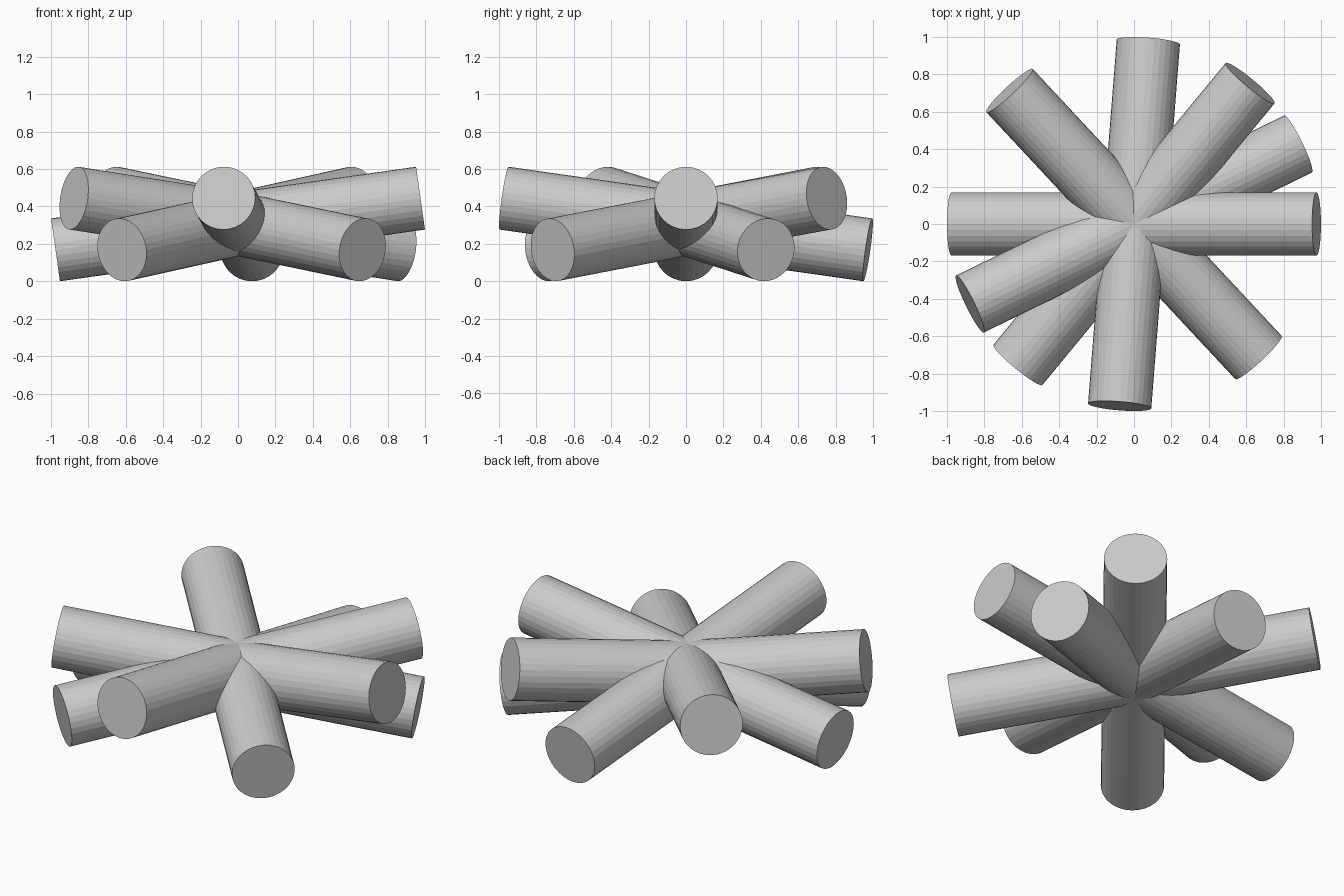
import bpy
from math import radians
from mathutils import Euler

if "Cube" in bpy.data.objects:
    bpy.data.objects.remove(bpy.data.objects["Cube"])

RADIUS, LENGTH = 0.1695, 1.97
CENTRE_Z, TILT = 0.306, 8.06


def log(index, heading):
    # Log through the shared centre, raised at the heading end
    bpy.ops.mesh.primitive_cylinder_add(
        vertices=32, radius=RADIUS, depth=LENGTH, location=(0, 0, CENTRE_Z),
        rotation=Euler((0, radians(90 - TILT), radians(heading))))
    bpy.context.object.name = f"log_{index}"


# Five crossed logs, headings of the raised ends in degrees
for i, heading in enumerate((0, 50.5, 133, 206, 265.5), 1):
    log(i, heading)
